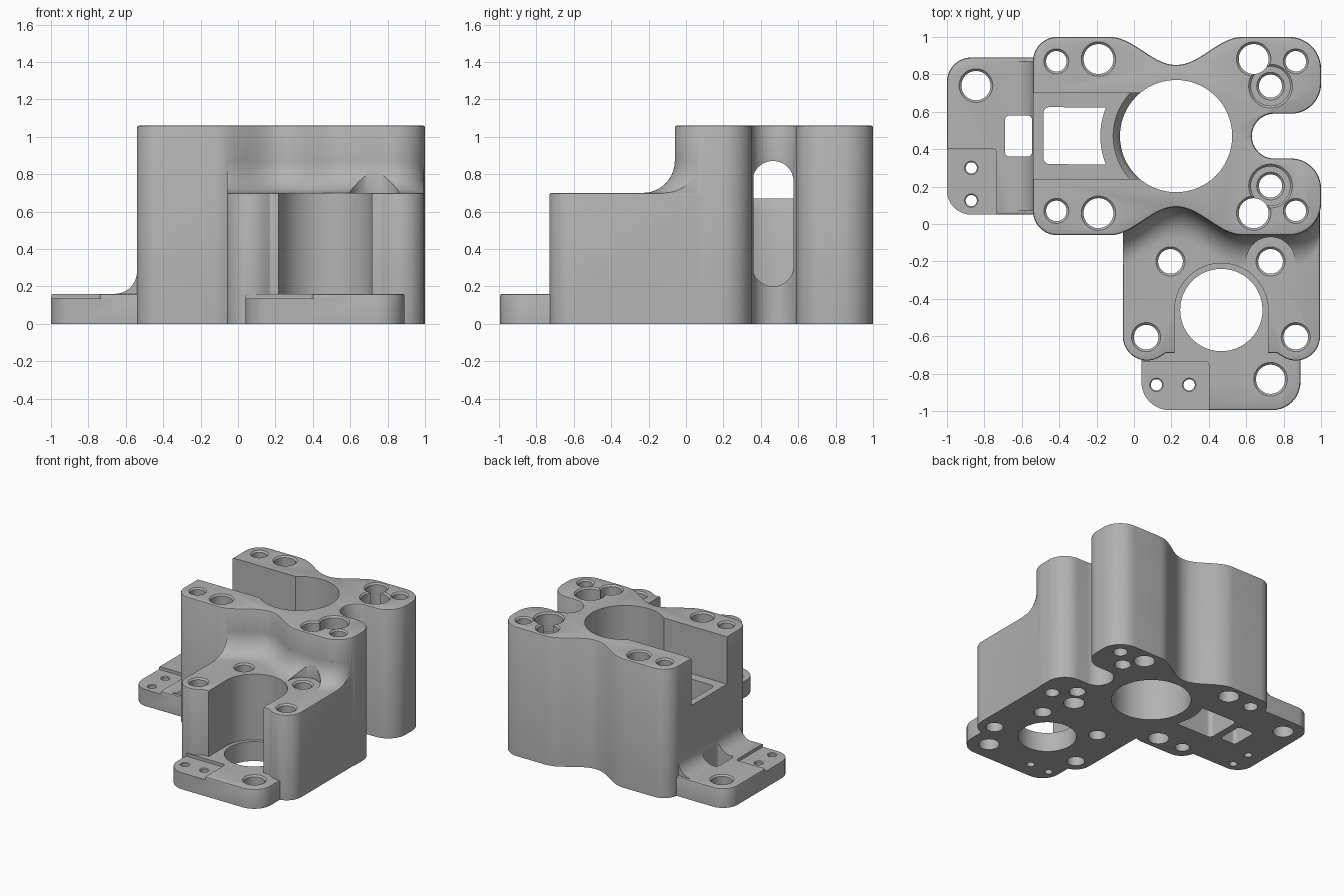
import bpy, bmesh
from math import sin, cos, pi, radians, sqrt
from mathutils import Matrix

if "Cube" in bpy.data.objects:
    bpy.data.objects.remove(bpy.data.objects["Cube"], do_unlink=True)

grey = bpy.data.materials.new("machined_grey")
grey.use_nodes = True
colour = (0.45, 0.45, 0.45, 1)
grey.diffuse_color = colour
grey.node_tree.nodes["Principled BSDF"].inputs["Base Color"].default_value = colour

MID = 0.47            # symmetry line of the tall block
TALL, LOW, BASE = 1.06, 0.70, 0.16


def arc(cx, cy, r, a0, a1, n=12):
    angles = [radians(a0 + (a1 - a0) * i / n) for i in range(n + 1)]
    return [(cx + r * cos(a), cy + r * sin(a)) for a in angles]


def rounded_box(x0, x1, y0, y1, r):
    return (arc(x1 - r, y1 - r, r, 0, 90) + arc(x0 + r, y1 - r, r, 90, 180)
            + arc(x0 + r, y0 + r, r, 180, 270) + arc(x1 - r, y0 + r, r, 270, 360))


def make(name, bm):
    bmesh.ops.remove_doubles(bm, verts=bm.verts, dist=1e-5)
    bmesh.ops.recalc_face_normals(bm, faces=bm.faces)
    mesh = bpy.data.meshes.new(name)
    bm.to_mesh(mesh)
    bm.free()
    ob = bpy.data.objects.new(name, mesh)
    bpy.context.collection.objects.link(ob)
    mesh.materials.append(grey)
    return ob


def prism(name, pts, z0, z1, bevel=0, matrix=None):
    """Extrude an outline upward, with an optional chamfer on the top rim."""
    bm = bmesh.new()
    face = bm.faces.new([bm.verts.new((x, y, z0)) for x, y in pts])
    bmesh.ops.remove_doubles(bm, verts=bm.verts, dist=1e-5)
    face = bm.faces[:][0]
    top = bmesh.ops.extrude_face_region(bm, geom=[face], use_keep_orig=True)["geom"]
    verts = [g for g in top if isinstance(g, bmesh.types.BMVert)]
    bmesh.ops.translate(bm, verts=verts, vec=(0, 0, z1 - z0))
    if bevel:
        rim = [g for g in top if isinstance(g, bmesh.types.BMEdge)]
        bmesh.ops.bevel(bm, geom=rim, offset=bevel, segments=2, profile=0.5, affect='EDGES')
    if matrix:
        bmesh.ops.transform(bm, matrix=matrix, verts=bm.verts)
    return make(name, bm)


def lathe(name, x, y, profile, n=56):
    """Closed turned solid from (radius, height) pairs."""
    bm = bmesh.new()
    rings = [[bm.verts.new((px, py, z)) for px, py in arc(x, y, r, 0, 360, n)[:-1]]
             for r, z in profile]
    for a, b in zip(rings, rings[1:]):
        for i in range(n):
            j = (i + 1) % n
            bm.faces.new((a[i], a[j], b[j], b[i]))
    bm.faces.new(rings[0])
    bm.faces.new(rings[-1])
    return make(name, bm)


def combine(target, other, op):
    mod = target.modifiers.new("join", 'BOOLEAN')
    mod.operation, mod.object, mod.solver = op, other, 'EXACT'
    bpy.context.view_layer.objects.active = target
    bpy.ops.object.modifier_apply(modifier=mod.name)
    bpy.data.objects.remove(other, do_unlink=True)


def cut(other):
    combine(body, other, 'DIFFERENCE')


def add(other):
    combine(body, other, 'UNION')


def hole(x, y, r, top, bottom=-0.1, rim=0.012):
    cut(lathe("hole", x, y, [(r, bottom), (r, top - rim), (r + rim, top), (r + rim, top + 0.1)]))


# Tall block: mirrored outline with waists and a notch on the left side
half = arc(0.75, 0, 0.12, 180, 90) + arc(0.84, 0.28, 0.16, -90, 0) + arc(0.83, 0.36, 0.17, 0, 90)
for i in range(29):
    half.append((0.58 - 0.71 * i / 28, 0.455 + 0.075 * cos(2 * pi * i / 28)))
half += arc(-0.41, 0.40, 0.13, 90, 180)
outline = [(x, MID + y) for x, y in half] + [(x, MID - y) for x, y in half[:0:-1]]
body = prism("bracket_body", outline, 0, TALL, 0.012)

# Low block with two jaws
jaw = [(-0.06, 0.15)] + arc(0.07, -0.60, 0.13, 180, 305) + [(0.17, -0.69), (0.30, -0.69)]
add(prism("low_block", jaw + [(0.935 - x, y) for x, y in reversed(jaw)], 0, LOW, 0.01))

# Concave corner between low block and tall block wall
R = 0.17


def wall(x):
    if x > 0.83:
        return 0.11 - sqrt(max(0, 0.17 ** 2 - (x - 0.83) ** 2))
    if -0.13 < x < 0.58:
        return 0.015 - 0.075 * cos(2 * pi * (x + 0.13) / 0.71)
    return -0.06


bm = bmesh.new()
sections = []
for k in range(61):
    x = -0.06 + 1.052 * k / 60
    w = wall(x)
    pts = [(w - R + R * sin(t), LOW + R - R * cos(t)) for t in [pi / 2 * i / 10 for i in range(11)]]
    pts += [(w + 0.03, LOW + R), (w + 0.03, LOW - 0.05), (w - R, LOW - 0.05)]
    sections.append([bm.verts.new((x, y, z)) for y, z in pts])
for a, b in zip(sections, sections[1:]):
    for i in range(len(a)):
        j = (i + 1) % len(a)
        bm.faces.new((a[i], a[j], b[j], b[i]))
bm.faces.new(sections[0])
bm.faces.new(sections[-1])
add(make("wall_fillet", bm))

# Mounting flanges and the flange fillet
add(prism("front_flange", rounded_box(0.04, 0.89, -0.995, -0.45, 0.15), 0, BASE, 0.012))
add(prism("side_flange", rounded_box(-1, -0.25, 0.05, 0.89, 0.13), 0, BASE, 0.012))
to_xz = Matrix.Rotation(pi / 2, 4, 'X')
curve = arc(-0.66, 0.28, 0.12, 270, 360) + [(-0.5, 0.28), (-0.5, 0.1), (-0.66, 0.1)]
add(prism("flange_fillet", curve, -0.87, -0.07, matrix=to_xz))

# Recessed flange pads
cut(prism("side_pad", rounded_box(-1.1, -0.735, -0.1, 0.40, 0.02), 0.135, 0.5))
cut(prism("front_pad", rounded_box(-0.1, 0.40, -1.1, -0.735, 0.02), 0.135, 0.3))

# Main bore and the open channel beside it
cut(lathe("main_bore", 0.225, MID, [(0.30, -0.1), (0.30, 1.2)], 96))
cut(prism("channel", rounded_box(-0.7, 0.2, 0.24, 0.70, 0.01), 0.67, 1.2))
lip = lathe("channel_lip", 0.225, MID, [(0.29, 0.60), (0.30, 0.61), (0.315, 0.645), (0.345, 0.68)], 96)
combine(lip, prism("lip_limit", rounded_box(-0.3, 0.1, 0.24, 0.70, 0.01), 0.5, 0.8), 'INTERSECT')
cut(lip)

# Pocket in the channel floor, window in the flange, slot in the notch wall
pocket = arc(0.225, MID, 0.405, 202, 158) + arc(-0.45, 0.59, 0.035, 90, 180) + arc(-0.45, 0.355, 0.035, 180, 270)
cut(prism("pocket", pocket, -0.1, 0.9))
cut(prism("window", rounded_box(-0.69, -0.545, 0.36, 0.58, 0.025), -0.1, 0.4))
to_yz = Matrix(((0, 0, 1, 0), (1, 0, 0, 0), (0, 1, 0, 0), (0, 0, 0, 1)))
cut(prism("slot", rounded_box(0.355, 0.575, 0.20, 0.87, 0.109), 0.42, 0.70, matrix=to_yz))

# Small bore open to the front
stadium = arc(0.467, -0.46, 0.25, 0, 180, 40) + [(0.217, -0.85), (0.717, -0.85)]
cut(prism("small_bore_seat", stadium, BASE, 0.9))
cut(lathe("small_bore", 0.467, -0.46, [(0.22, -0.1), (0.22, 0.3)], 72))

# Holes through the tall block, mirrored front to back
for s in (-1, 1):
    for x, dy, r in ((-0.415, 0.40, 0.055), (-0.19, 0.412, 0.08), (0.64, 0.412, 0.08), (0.865, 0.40, 0.055)):
        hole(x, MID + s * dy, r, TALL)
    hole(0.73, MID + s * 0.267, 0.062, 0.9)
    hole(0.73, MID + s * 0.267, 0.105, TALL, 0.9)

# Holes through the low block, with a spot face by the wall
cut(lathe("spot_face", 0.73, -0.20, [(0.13, LOW), (0.13, 0.95)]))
for x, y in ((0.195, -0.2), (0.73, -0.2), (0.065, -0.605), (0.865, -0.605)):
    hole(x, y, 0.066, LOW)

# Flange holes
for x, y in ((-0.845, 0.74), (0.73, -0.83)):
    hole(x, y, 0.078, BASE)
for x, y in ((-0.87, 0.30), (-0.87, 0.125), (0.12, -0.86), (0.295, -0.86)):
    hole(x, y, 0.03, 0.135, rim=0.006)

bpy.ops.object.select_all(action='DESELECT')
body.select_set(True)
bpy.context.view_layer.objects.active = body
bpy.ops.object.shade_smooth_by_angle(angle=radians(30))
